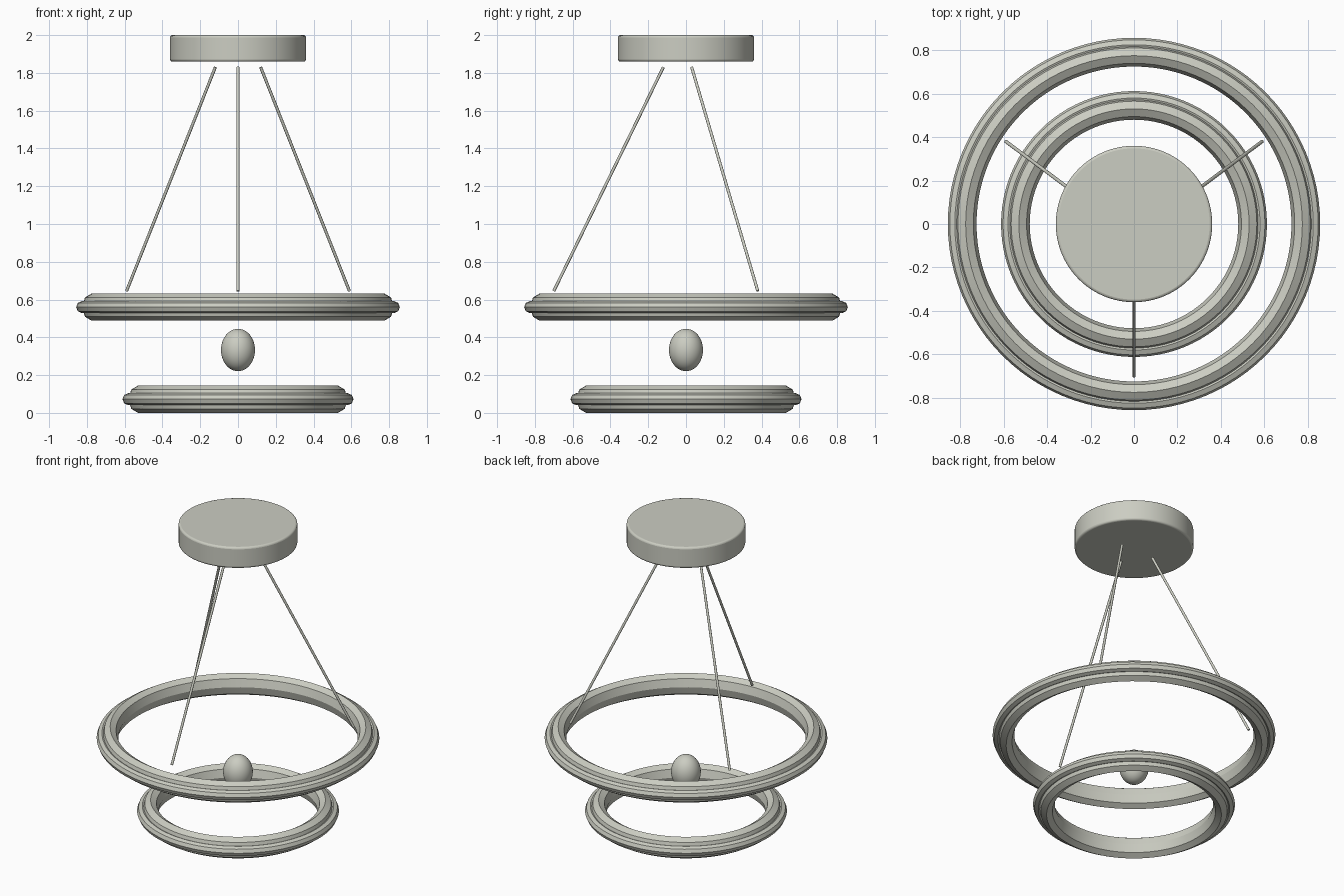
import bpy, math
from mathutils import Vector

cube = bpy.data.objects.get("Cube")
if cube:
    bpy.data.objects.remove(cube, do_unlink=True)

metal = bpy.data.materials.new("warm_grey_metal")
metal.use_nodes = True
COLOUR = (0.60, 0.61, 0.54, 1)
metal.diffuse_color = COLOUR
metal.node_tree.nodes["Principled BSDF"].inputs["Base Color"].default_value = COLOUR


def finish(name, scale=(1, 1, 1), angle=30):
    ob = bpy.context.object
    ob.name = name
    ob.scale = scale
    ob.data.materials.append(metal)
    bpy.ops.object.shade_smooth_by_angle(angle=math.radians(angle))
    return ob


def faceted_ring(name, radius, z, half_width, half_height):
    """Ring with an eight-sided section, round in plan."""
    bpy.ops.mesh.primitive_torus_add(
        location=(0, 0, z), major_radius=radius, minor_radius=half_width,
        major_segments=96, minor_segments=8)
    finish(name, (1, 1, half_height / half_width))


def rod(name, start, end, radius):
    a, b = Vector(start), Vector(end)
    bpy.ops.mesh.primitive_cylinder_add(
        vertices=12, radius=radius, depth=(b - a).length, location=(a + b) / 2,
        rotation=(b - a).to_track_quat("Z", "Y").to_euler())
    finish(name, angle=40)


# Ceiling canopy with softly bevelled rims
bpy.ops.mesh.primitive_cylinder_add(vertices=96, radius=0.36, depth=0.14,
                                    location=(0, 0, 1.93))
canopy = finish("ceiling_canopy")
bevel = canopy.modifiers.new("rim_bevel", "BEVEL")
bevel.width = 0.012
bevel.segments = 3
bevel.limit_method = "ANGLE"

# Two hoops, each a body with a narrow band around its outside
for label, radius, z in (("upper", 0.775, 0.56), ("lower", 0.53, 0.0725)):
    faceted_ring(label + "_ring", radius, z, 0.05, 0.072)
    faceted_ring(label + "_ring_band", radius + 0.05, z, 0.032, 0.032)

# Three slanted suspension rods
rod("front_rod", (0, -0.70, 0.645), (0, -0.12, 1.83), 0.008)
for label, side in (("left", 1), ("right", -1)):
    rod(label + "_rod", (side * 0.59, 0.38, 0.645), (side * 0.12, 0.03, 1.83), 0.008)

# Hanging egg-shaped bulb
bpy.ops.mesh.primitive_uv_sphere_add(segments=48, ring_count=24, radius=1,
                                     location=(0, 0, 0.333))
finish("bulb", (0.09, 0.09, 0.112))
